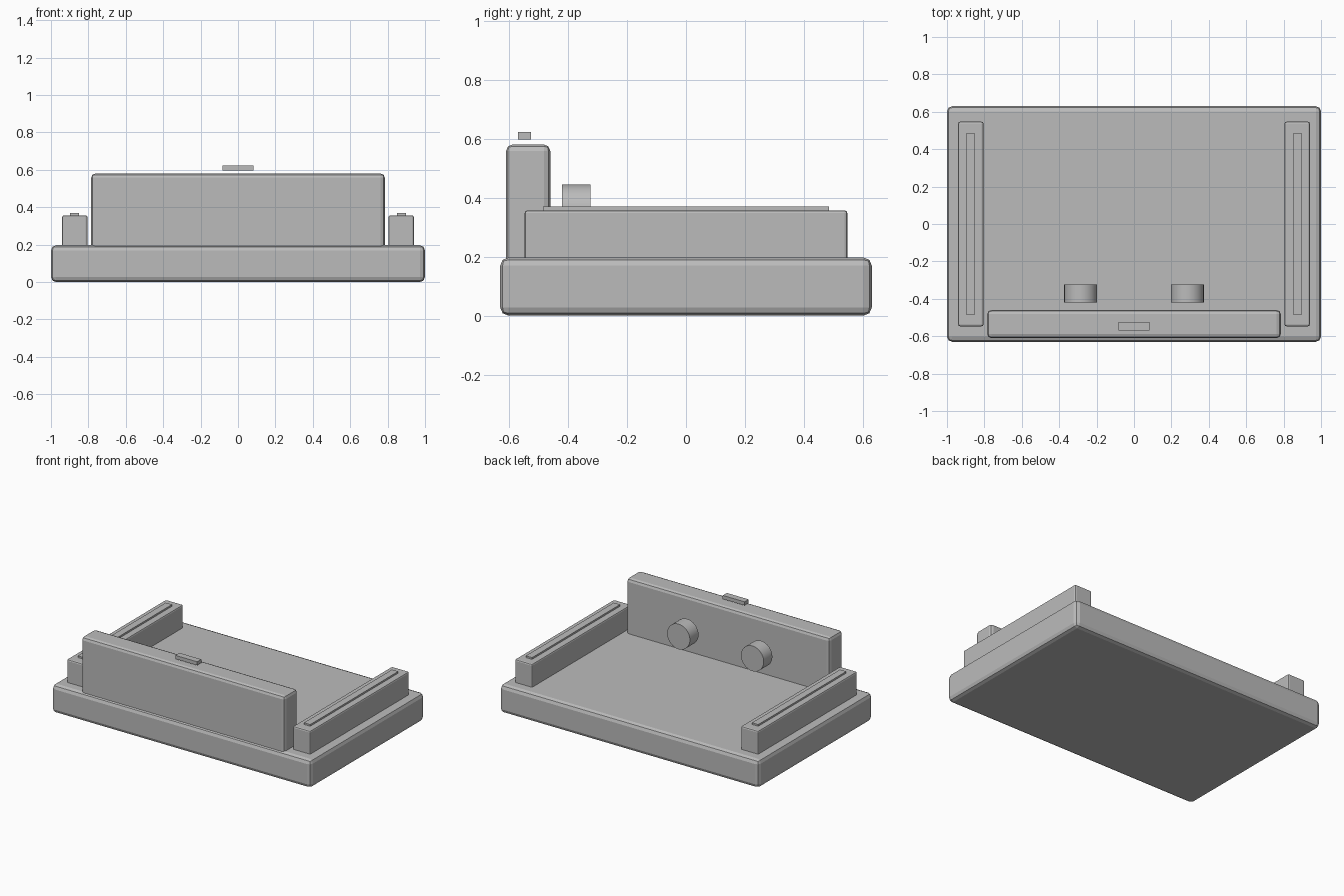
import bpy
import math

cube = bpy.data.objects.get("Cube")
if cube:
    bpy.data.objects.remove(cube, do_unlink=True)

grey = bpy.data.materials.new("plain grey")
grey.use_nodes = True
colour = (0.5, 0.5, 0.5, 1)
grey.diffuse_color = colour
grey.node_tree.nodes["Principled BSDF"].inputs["Base Color"].default_value = colour


def finish(ob, name, bevel=0, segments=2):
    ob.name = name
    ob.data.materials.append(grey)
    if bevel:
        mod = ob.modifiers.new("rounded edges", "BEVEL")
        mod.width = bevel
        mod.segments = segments
        mod.limit_method = "ANGLE"
    return ob


def box(name, x, y, z, bevel=0):
    """Box spanning the (low, high) pairs x, y and z."""
    spans = (x, y, z)
    bpy.ops.mesh.primitive_cube_add(size=1, location=[(a + b) / 2 for a, b in spans])
    ob = bpy.context.object
    ob.scale = [b - a for a, b in spans]
    bpy.ops.object.transform_apply(location=False, rotation=False, scale=True)
    return finish(ob, name, bevel)


# Base slab, upright panel and the small tab hovering above it
box("base", (-1, 1), (-0.63, 0.63), (0, 0.197), 0.028)
box("front_panel", (-0.785, 0.785), (-0.61, -0.46), (0.15, 0.58), 0.022)
box("top_tab", (-0.084, 0.084), (-0.57, -0.525), (0.597, 0.622))

# Side rails with strips, and the round knobs behind the panel
for side, s in (("left", 1), ("right", -1)):
    def span(a, b):
        return sorted((s * a, s * b))

    box(side + "_rail", span(0.805, 0.94), (-0.547, 0.547), (0.17, 0.357), 0.01)
    box(side + "_rail_strip", span(0.849, 0.897), (-0.485, 0.485), (0.35, 0.369))

    bpy.ops.mesh.primitive_cylinder_add(
        vertices=32, radius=0.088, depth=0.095,
        location=(s * 0.285, -0.372, 0.357), rotation=(math.pi / 2, 0, 0))
    finish(bpy.context.object, side + "_knob")
    bpy.ops.object.shade_smooth_by_angle(angle=math.radians(35))
